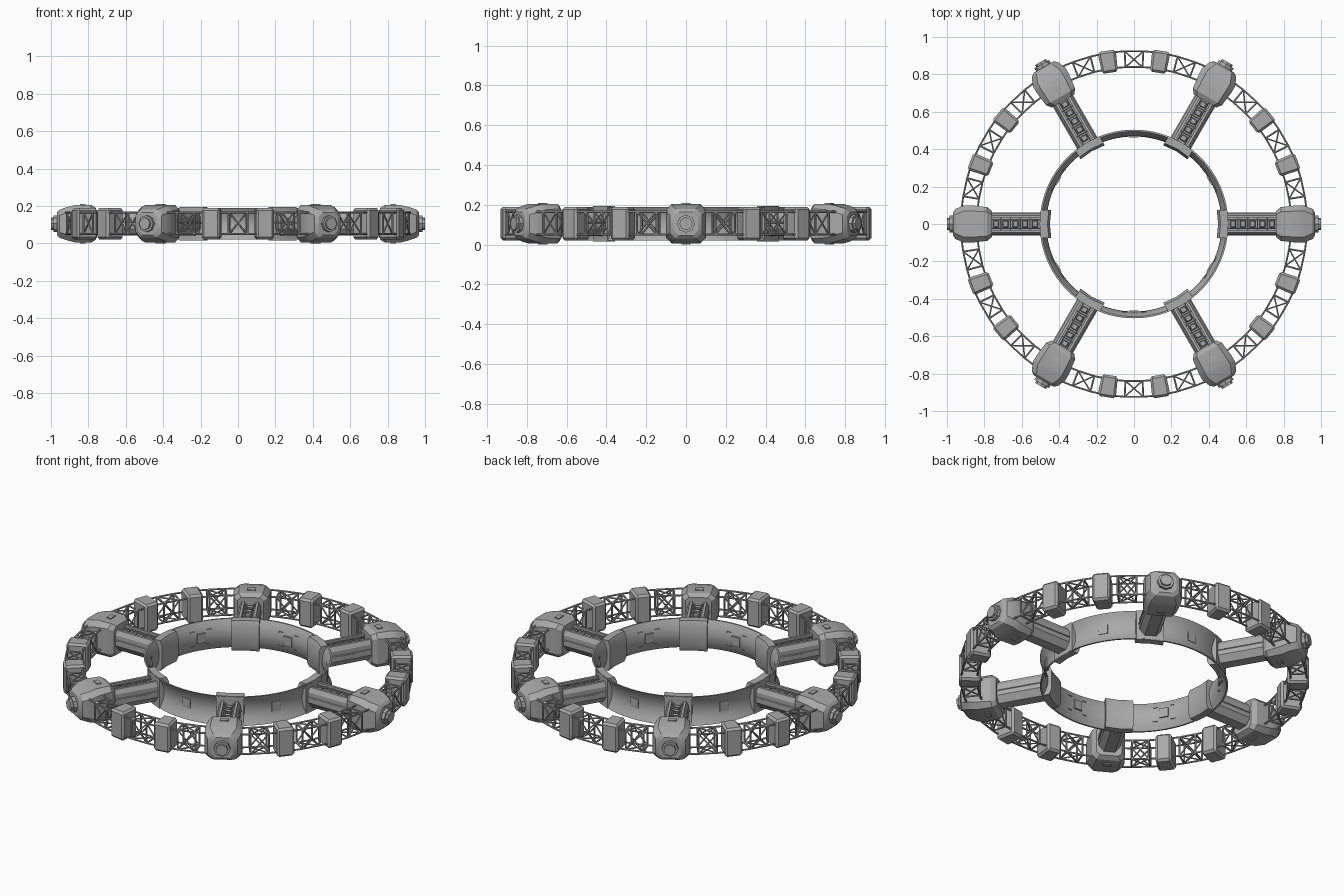
import bpy, bmesh, math
from mathutils import Vector, Matrix

if "Cube" in bpy.data.objects:
    bpy.data.objects.remove(bpy.data.objects["Cube"])

MID = 0.105  # height of the ring's centre plane
grey = bpy.data.materials.new("station grey")
grey.diffuse_color = (0.4, 0.4, 0.4, 1)
grey.use_nodes = True
grey.node_tree.nodes["Principled BSDF"].inputs["Base Color"].default_value = grey.diffuse_color


# Local frame of every part: x = radial, y = tangential, z = up
def finish(name, bm, angles, smooth=None):
    bmesh.ops.recalc_face_normals(bm, faces=bm.faces)
    me = bpy.data.meshes.new(name)
    bm.to_mesh(me)
    bm.free()
    me.materials.append(grey)
    for i, a in enumerate(angles):
        ob = bpy.data.objects.new(f"{name}_{i + 1}", me)
        ob.rotation_euler.z = math.radians(a)
        bpy.context.collection.objects.link(ob)
    if smooth:
        bpy.ops.object.select_all(action='DESELECT')
        ob.select_set(True)
        bpy.context.view_layer.objects.active = ob
        bpy.ops.object.shade_smooth_by_angle(angle=math.radians(smooth))


def box(bm, centre, size, bevel=0.0):
    m = Matrix.Translation(centre) @ Matrix.Diagonal((*size, 1))
    verts = bmesh.ops.create_cube(bm, size=1, matrix=m)["verts"]
    if bevel:
        edges = list({e for v in verts for e in v.link_edges})
        bmesh.ops.bevel(bm, geom=edges, offset=bevel, segments=1, affect='EDGES')


def loft(bm, rings):
    rows = [[bm.verts.new(p) for p in ring] for ring in rings]
    for a, b in zip(rows, rows[1:]):
        for i in range(len(a)):
            j = (i + 1) % len(a)
            bm.faces.new((a[i], a[j], b[j], b[i]))
    bm.faces.new(rows[0])
    bm.faces.new(rows[-1])


def bar(bm, a, b, r=0.0055, sides=6):
    a, b = Vector(a), Vector(b)
    d = b - a
    m = Matrix.Translation((a + b) / 2) @ d.to_track_quat('Z', 'Y').to_matrix().to_4x4()
    bmesh.ops.create_cone(bm, cap_ends=True, segments=sides, radius1=r, radius2=r,
                          depth=d.length, matrix=m)


def octagon(r, w, h, c):
    pts = [(w, h - c), (w - c, h), (c - w, h), (-w, h - c),
           (-w, c - h), (c - w, -h), (w - c, -h), (w, c - h)]
    return [(r, y, MID + z) for y, z in pts]


SPOKES = range(0, 360, 60)

# Hub modules at the spoke ends
bm = bmesh.new()
loft(bm, [octagon(*s) for s in (
    (0.76, 0.07, 0.085, 0.02), (0.785, 0.09, 0.1, 0.025), (0.87, 0.1, 0.1, 0.03),
    (0.91, 0.1, 0.09, 0.03), (0.955, 0.08, 0.075, 0.03), (0.968, 0.06, 0.06, 0.025))])
finish("hub_module", bm, SPOKES, 25)

# Roof and floor hatches of the hubs
bm = bmesh.new()
for z in (MID + 0.102, MID - 0.102):
    box(bm, (0.83, 0, z), (0.028, 0.045, 0.006))
finish("hub_hatch", bm, SPOKES)

# Octagonal docking ports
bm = bmesh.new()
for x0, x1, r in ((0.955, 0.987, 0.045), (0.98, 1.0, 0.033)):
    bar(bm, (x0, 0, MID), (x1, 0, MID), r, 8)
finish("docking_port", bm, SPOKES)

# Spoke beams with an open channel along the top
half = [(0.03, 0.042), (0.058, 0.078), (0.058, 0.14), (0.045, 0.165), (0.031, 0.165), (0.031, 0.125)]
section = half + [(-y, z) for y, z in reversed(half)]
bm = bmesh.new()
loft(bm, [[(x, y, z) for y, z in section] for x in (0.475, 0.79)])
finish("spoke_beam", bm, SPOKES)

# Equipment and rungs inside the channels
bm = bmesh.new()
for i in range(5):
    x = 0.53 + i * 0.052
    box(bm, (x, 0, 0.136), (0.032, 0.036, 0.024), 0.005)
    bar(bm, (x + 0.026, -0.033, 0.152), (x + 0.026, 0.033, 0.152), 0.004)
for s in (-1, 1):
    bar(bm, (0.49, s * 0.022, 0.152), (0.78, s * 0.022, 0.152), 0.004)
    bar(bm, (0.49, s * 0.058, 0.11), (0.78, s * 0.058, 0.11), 0.005)
finish("spoke_rungs", bm, SPOKES)

# Inner ring: thin shell pinched inward at mid height
bm = bmesh.new()
N, steps = 96, 8
profile = []
for side in (0, 1):
    for k in range(steps + 1):
        t = (2 * k / steps - 1) * (1 if side == 0 else -1)
        profile.append((0.468 + 0.027 * t * t + side * 0.009, MID + 0.085 * t))
loops = [[bm.verts.new((r * math.cos(2 * math.pi * i / N), r * math.sin(2 * math.pi * i / N), z))
          for r, z in profile] for i in range(N)]
for i in range(N):
    a, b = loops[i], loops[(i + 1) % N]
    for j in range(len(profile)):
        k = (j + 1) % len(profile)
        bm.faces.new((a[j], b[j], b[k], a[k]))
finish("inner_ring", bm, [0], 40)

# Collars joining spokes to the inner ring
bm = bmesh.new()
loft(bm, [[(x - abs(y) * 0.1, y, z) for x, z in (
    (0.463, 0.016), (0.505, 0.016), (0.505, 0.194), (0.463, 0.194), (0.45, 0.165), (0.45, 0.045))]
    for y in (-0.075, 0, 0.075)])
finish("ring_collar", bm, SPOKES, 25)

# Hatches with corner brackets on both faces of the inner ring
bm = bmesh.new()
for x in (0.466, 0.479):
    box(bm, (x, 0, MID), (0.008, 0.05, 0.055))
for sy in (-1, 1):
    for sz in (-1, 1):
        box(bm, (0.471, sy * 0.05, MID + sz * 0.042), (0.006, 0.025, 0.004))
        box(bm, (0.471, sy * 0.064, MID + sz * 0.034), (0.006, 0.004, 0.016))
finish("ring_hatch", bm, range(30, 390, 60))

# Box pods on the outer truss
bm = bmesh.new()
box(bm, (0.878, 0, MID), (0.118, 0.092, 0.168), 0.012)
for v in bm.verts:
    v.co.y *= 1 + (v.co.x - 0.878) * 1.2
finish("truss_pod", bm, [s + d for s in SPOKES for d in (21, 39)])


# Truss bays: four chords, two square frames and cross braces
def at(r, deg, z):
    a = math.radians(deg)
    return (r * math.cos(a), r * math.sin(a), z)


bm = bmesh.new()
corners = [(0.84, 0.05), (0.925, 0.05), (0.925, 0.165), (0.84, 0.165)]
angs = (-6.5, -3.1, 3.1, 6.5)
for i, (r, z) in enumerate(corners):
    r2, z2 = corners[(i + 1) % 4]
    for a, b in zip(angs, angs[1:]):
        bar(bm, at(r, a, z), at(r, b, z))
    for a in angs[1:3]:
        bar(bm, at(r, a, z), at(r2, a, z2))
    bar(bm, at(r, -3.1, z), at(r2, 3.1, z2), 0.0045)
    bar(bm, at(r, 3.1, z), at(r2, -3.1, z2), 0.0045)
finish("truss_bay", bm, [s + d for s in SPOKES for d in (12.3, 30, 47.7)])
